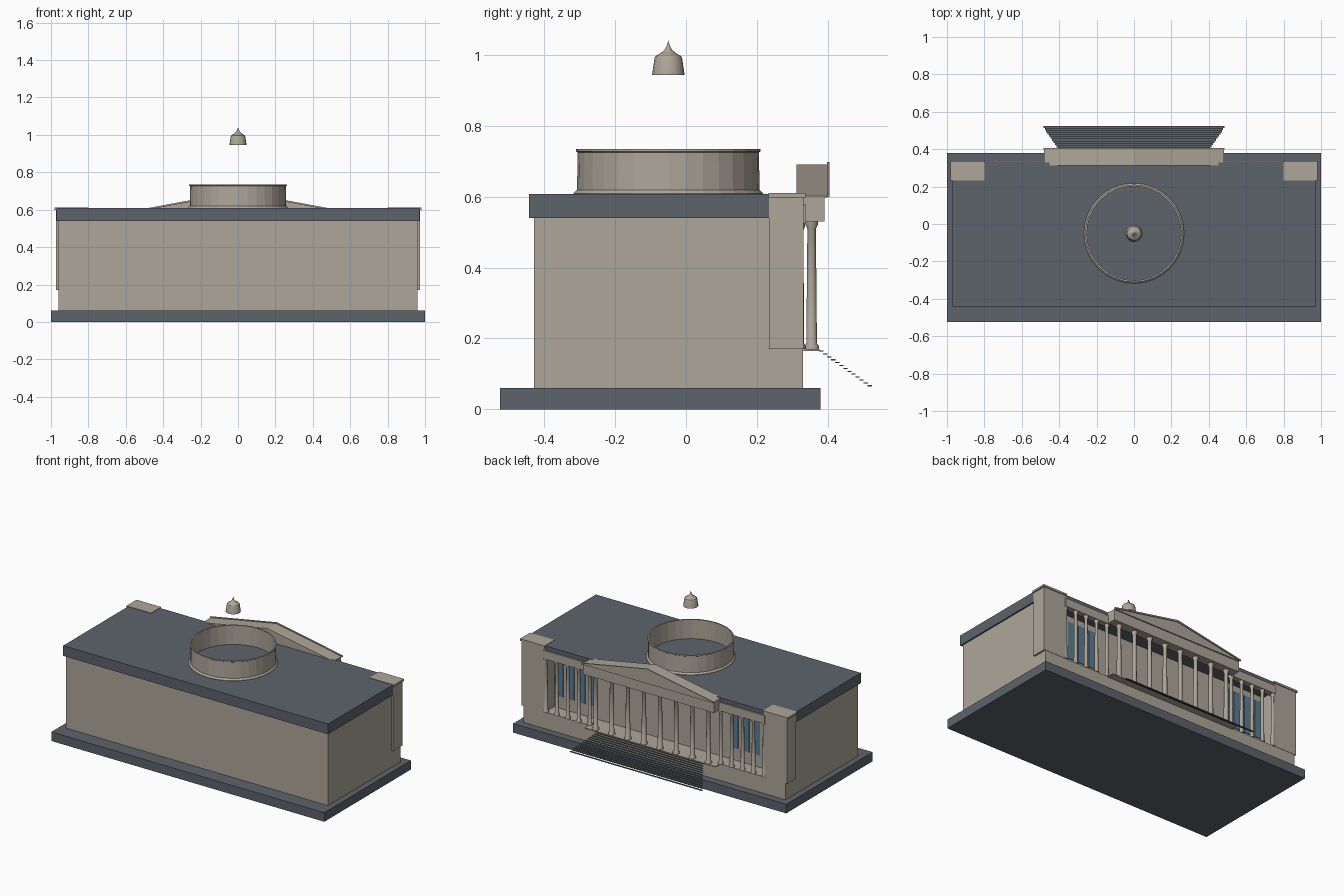
import bpy, bmesh, math

old = bpy.data.objects.get("Cube")
if old:
    bpy.data.objects.remove(old, do_unlink=True)


def material(name, rgb):
    m = bpy.data.materials.new(name)
    m.use_nodes = True
    m.diffuse_color = (*rgb, 1)
    m.node_tree.nodes["Principled BSDF"].inputs["Base Color"].default_value = (*rgb, 1)
    return m


STONE = material("warm stone", (0.42, 0.38, 0.32))
SLATE = material("blue grey slate", (0.11, 0.125, 0.15))
GLASS = material("blue glass", (0.10, 0.20, 0.30))


def finish(name, bm, mat):
    bmesh.ops.recalc_face_normals(bm, faces=bm.faces)
    mesh = bpy.data.meshes.new(name)
    bm.to_mesh(mesh)
    bm.free()
    mesh.materials.append(mat)
    ob = bpy.data.objects.new(name, mesh)
    bpy.context.collection.objects.link(ob)
    return ob


def box(name, xs, ys, zs, mat):
    bm = bmesh.new()
    bmesh.ops.create_cube(bm, size=1)
    for v in bm.verts:
        for i, (a, b) in enumerate((xs, ys, zs)):
            v.co[i] = a if v.co[i] < 0 else b
    return finish(name, bm, mat)


def prism(name, outline, ys, mat):
    """Extrude an (x, z) outline along y."""
    bm = bmesh.new()
    rings = [[bm.verts.new((x, y, z)) for x, z in outline] for y in ys]
    for ring in rings:
        bm.faces.new(ring)
    n = len(outline)
    for i in range(n):
        j = (i + 1) % n
        bm.faces.new((rings[0][i], rings[0][j], rings[1][j], rings[1][i]))
    return finish(name, bm, mat)


def lathe(name, profile, centre, sides, mat, closed=False):
    """Turn an (r, z) profile about an upright axis."""
    bm = bmesh.new()
    verts = [bm.verts.new((r, 0, z)) for r, z in profile]
    pairs = list(zip(verts, verts[1:] + verts[:1]))
    edges = [bm.edges.new(p) for p in (pairs if closed else pairs[:-1])]
    bmesh.ops.spin(bm, geom=verts + edges, cent=(0, 0, 0), axis=(0, 0, 1),
                   angle=math.tau, steps=sides, use_duplicate=False)
    bmesh.ops.remove_doubles(bm, verts=bm.verts, dist=0.0002)
    ob = finish(name, bm, mat)
    ob.location = (*centre, 0)
    return ob


def smooth(ob, degrees):
    bpy.ops.object.select_all(action='DESELECT')
    ob.select_set(True)
    bpy.context.view_layer.objects.active = ob
    bpy.ops.object.shade_smooth_by_angle(angle=math.radians(degrees))


FLOOR = 0.17
WALL_Y = 0.235

# Main masses: plinth, podium, set-back hall and flat roof
box("plinth", (-1, 1), (-0.525, 0.38), (0, 0.06), SLATE)
box("podium", (-0.96, 0.96), (-0.43, 0.33), (0.06, FLOOR), STONE)
box("hall", (-0.96, 0.96), (-0.43, WALL_Y), (FLOOR, 0.545), STONE)
box("roof", (-0.97, 0.97), (-0.443, 0.328), (0.54, 0.608), SLATE)

# Columns share one turned shape, scaled to their radius
def column(name, x, y, r, top):
    shape = [(0, FLOOR), (r * 1.4, FLOOR), (r * 1.4, FLOOR + 0.008),
             (r, FLOOR + 0.016), (r * 0.8, top - 0.022),
             (r * 1.2, top - 0.010), (r * 1.2, top), (0, top)]
    smooth(lathe(name, shape, (x, y), 12, STONE), 40)


# Side wings with corner pylons, colonnades and windows
BAY = 0.08
for side, label in ((1, "left"), (-1, "right")):
    def span(a, b):
        return tuple(sorted((side * a, side * b)))

    box(label + "_pylon", span(0.80, 0.972), (WALL_Y, 0.332), (FLOOR, 0.6), STONE)
    box(label + "_pylon_cap", span(0.80, 0.98), (WALL_Y - 0.002, 0.338), (0.598, 0.611), STONE)
    box(label + "_wing_beam", span(0.47, 0.81), (0.30, 0.338), (0.525, 0.58), STONE)
    for i in range(5):
        column(f"{label}_wing_column_{i + 1}", side * (0.48 + BAY * i), 0.322, 0.012, 0.527)
    for i in range(4):
        mid = 0.52 + BAY * i
        box(f"{label}_window_{i + 1}", span(mid - 0.028, mid + 0.028),
            (WALL_Y - 0.002, WALL_Y + 0.004), (0.25, 0.50), GLASS)

# Portico: floor, columns, beam, pediment and sloping cornice
box("portico_floor", (-0.48, 0.48), (0.32, 0.377), (FLOOR - 0.005, FLOOR), STONE)
for i in range(8):
    column(f"portico_column_{i + 1}", (i - 3.5) * 0.118, 0.355, 0.015, 0.532)
box("portico_beam", (-0.48, 0.48), (0.33, 0.392), (0.53, 0.602), STONE)
prism("pediment", [(-0.48, 0.598), (0.48, 0.598), (0.48, 0.603), (0, 0.692), (-0.48, 0.603)],
      (0.312, 0.40), STONE)
prism("pediment_cornice", [(-0.485, 0.600), (0, 0.688), (0.485, 0.600), (0.485, 0.608),
                           (0, 0.698), (-0.485, 0.608)], (0.398, 0.406), STONE)

# Open flight of thin treads, widening downwards
STEPS = 13
for i in range(STEPS):
    t = i / (STEPS - 1)
    half = 0.39 + 0.095 * t
    y = 0.376 + 0.137 * t
    z = 0.165 - 0.098 * t
    box(f"stair_tread_{i + 1}", (-half, half), (y, y + 0.012), (z - 0.002, z + 0.001), SLATE)

# Open drum and the lantern floating over it
AXIS = (0, -0.05)
lathe("drum", [(0.268, 0.600), (0.268, 0.610), (0.258, 0.620), (0.256, 0.726), (0.261, 0.729),
               (0.261, 0.735), (0.252, 0.735), (0.252, 0.600)], AXIS, 32, STONE, closed=True)
lantern = lathe("lantern", [(0, 0.945), (0.046, 0.945), (0.039, 0.992), (0.036, 0.998),
                            (0.022, 1.006), (0.011, 1.015), (0.005, 1.026), (0, 1.042)],
                AXIS, 16, STONE)
smooth(lantern, 30)
